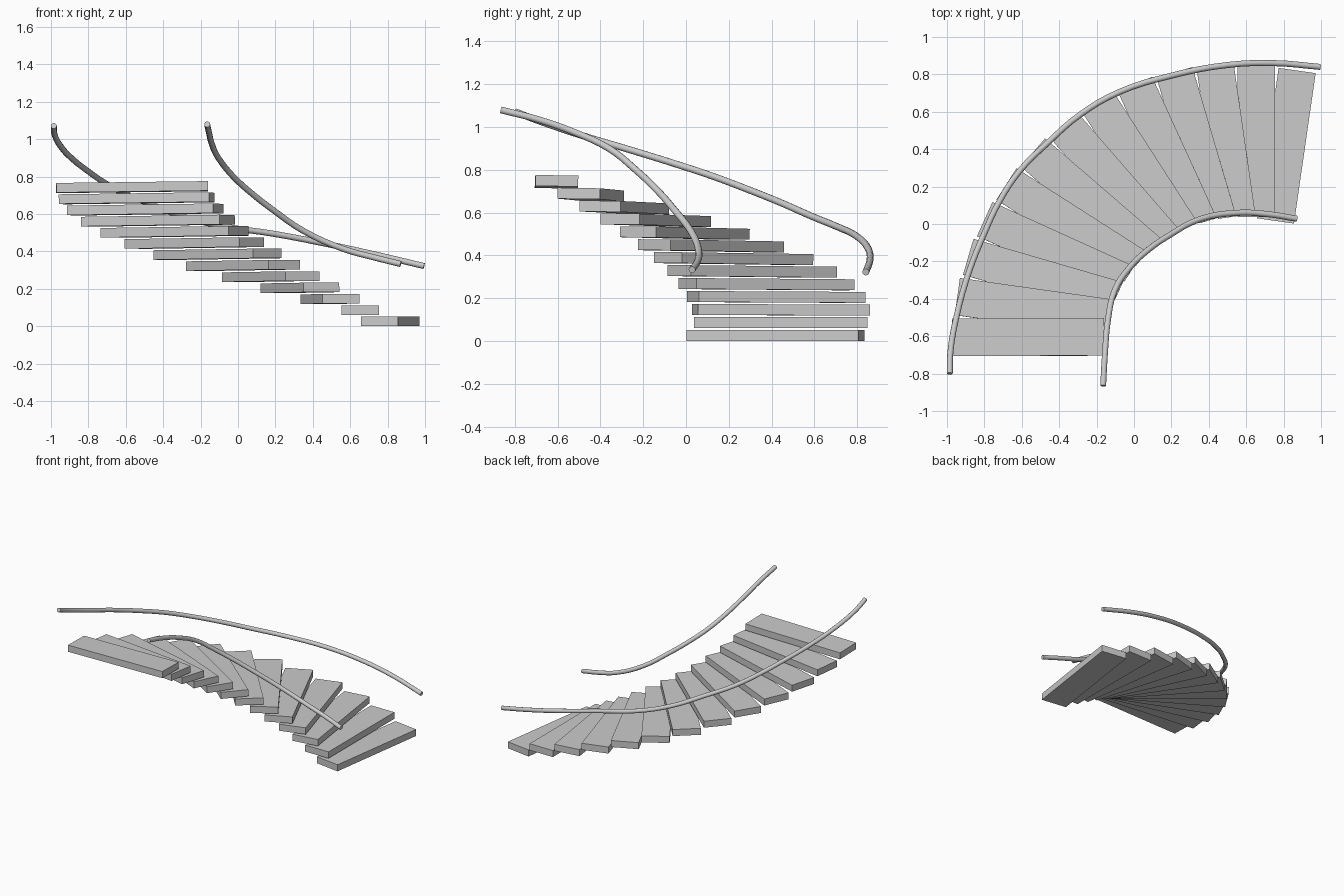
import bpy
from math import radians, sin, cos
from mathutils import Matrix

if "Cube" in bpy.data.objects:
    bpy.data.objects.remove(bpy.data.objects["Cube"])

# Treads: 13 equal slabs winding around a common centre
COUNT, TURN, RADIUS = 13, 8.2, 1.135
CX, CY = 0.566, -0.689
WIDTH, LENGTH, THICK, RISE = 0.20, 0.812, 0.051, 0.0598


def add_tread(i):
    orbit = radians(-12.64 + TURN * i)
    t = i / (COUNT - 1)
    bpy.ops.mesh.primitive_cube_add(size=1)
    ob = bpy.context.object
    ob.name = f"tread_{i + 1:02d}"
    # each slab leans very slightly more than the one below
    tilt = Matrix.Rotation(radians(-0.7 * t), 4, 'Y') @ Matrix.Rotation(radians(-1.0 * t), 4, 'X')
    spin = Matrix.Rotation(radians(-8.2 + TURN * i), 4, 'Z')
    place = Matrix.Translation((CX - RADIUS * sin(orbit), CY + RADIUS * cos(orbit), 0.0265 + RISE * i))
    ob.data.transform(Matrix.Diagonal((WIDTH, LENGTH, THICK, 1)))
    ob.matrix_world = place @ tilt @ spin


# Handrails: round tubes swept along smooth paths
def add_rail(name, points):
    cu = bpy.data.curves.new(name, 'CURVE')
    cu.dimensions = '3D'
    cu.bevel_depth = 0.016
    cu.bevel_resolution = 4
    cu.resolution_u = 4
    cu.use_fill_caps = True
    sp = cu.splines.new('BEZIER')
    sp.bezier_points.add(len(points) - 1)
    for bp, co in zip(sp.bezier_points, points):
        bp.co = co
        bp.handle_left_type = bp.handle_right_type = 'AUTO'
    ob = bpy.data.objects.new(name, cu)
    bpy.context.collection.objects.link(ob)
    bpy.ops.object.select_all(action='DESELECT')
    ob.select_set(True)
    bpy.context.view_layer.objects.active = ob
    bpy.ops.object.convert(target='MESH')
    bpy.ops.object.shade_smooth_by_angle(angle=radians(45))


for i in range(COUNT):
    add_tread(i)

add_rail("outer_handrail", [
    (0.995, 0.84, 0.322), (0.75, 0.86, 0.38), (0.5, 0.85, 0.435),
    (0.2, 0.793, 0.493), (-0.08, 0.705, 0.535), (-0.29, 0.583, 0.585),
    (-0.46, 0.435, 0.65), (-0.61, 0.285, 0.71), (-0.72, 0.12, 0.772),
    (-0.80, -0.05, 0.828), (-0.88, -0.25, 0.89), (-0.95, -0.5, 0.965),
    (-0.982, -0.69, 1.03), (-0.985, -0.80, 1.072)])

add_rail("inner_handrail", [
    (0.87, 0.028, 0.333), (0.72, 0.052, 0.37), (0.56, 0.06, 0.415),
    (0.35, 0.025, 0.51), (0.19, -0.06, 0.62), (0.08, -0.135, 0.705),
    (-0.025, -0.235, 0.80), (-0.105, -0.36, 0.90), (-0.14, -0.52, 0.975),
    (-0.155, -0.69, 1.035), (-0.165, -0.865, 1.08)])
